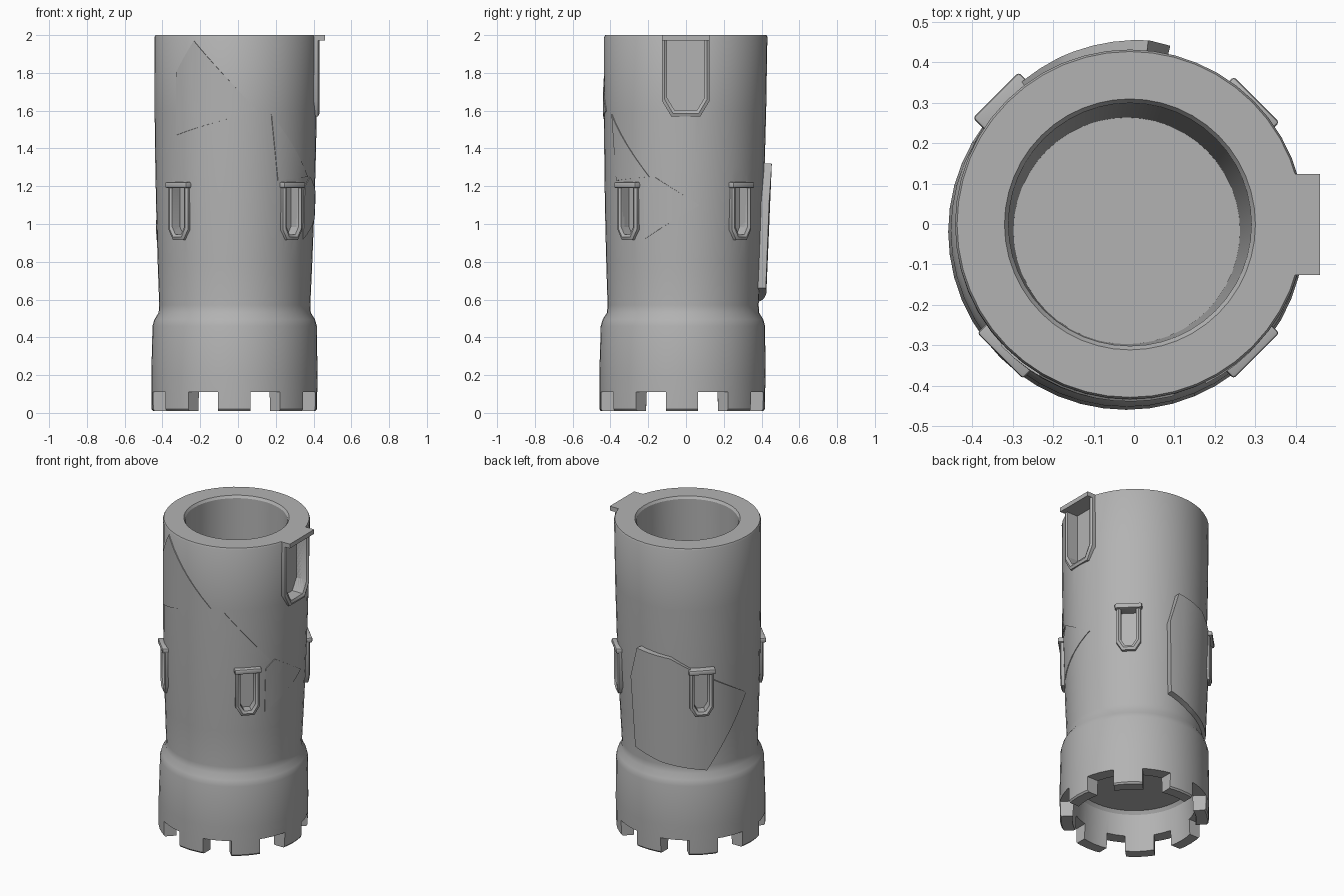
import bpy, bmesh
from math import sin, cos, pi, radians
from mathutils import Vector, Matrix

if "Cube" in bpy.data.objects:
    bpy.data.objects.remove(bpy.data.objects["Cube"])

stone = bpy.data.materials.new("grey stone")
stone.use_nodes = True
stone.diffuse_color = (0.45, 0.45, 0.45, 1)
stone.node_tree.nodes["Principled BSDF"].inputs["Base Color"].default_value = (0.45, 0.45, 0.45, 1)


def wall_radius(z):
    return 0.432 - 0.033 * ((2 - z) / 1.45) ** 2


def axis(z):
    # the shaft leans very slightly
    return Vector((-0.02 + 0.005 * z, -0.021 + 0.01 * z, 0))


def smooth(ob, angle):
    bpy.ops.object.select_all(action='DESELECT')
    ob.select_set(True)
    bpy.context.view_layer.objects.active = ob
    bpy.ops.object.shade_smooth_by_angle(angle=radians(angle))


def finish(name, bm, angle=35):
    bmesh.ops.recalc_face_normals(bm, faces=bm.faces)
    mesh = bpy.data.meshes.new(name)
    bm.to_mesh(mesh)
    bm.free()
    mesh.materials.append(stone)
    ob = bpy.data.objects.new(name, mesh)
    bpy.context.collection.objects.link(ob)
    if angle:
        smooth(ob, angle)
    return ob


def lathe(name, profile, steps=48):
    bm = bmesh.new()
    rings = []
    for r, z in profile:
        c = axis(z) + Vector((0, 0, z))
        if r == 0:
            rings.append([bm.verts.new(c)] * steps)
        else:
            rings.append([bm.verts.new(c + Vector((r * cos(2 * pi * i / steps), r * sin(2 * pi * i / steps), 0)))
                          for i in range(steps)])
    for a, b in zip(rings, rings[1:]):
        for i in range(steps):
            j = (i + 1) % steps
            bm.faces.new(list(dict.fromkeys([a[i], a[j], b[j], b[i]])))
    return finish(name, bm, 30)


def placing(azimuth, z):
    # local x runs outward, y sideways, z up
    return Matrix.Translation(axis(z)) @ Matrix.Rotation(radians(azimuth), 4, 'Z')


def box(name, azimuth, x0, x1, half, z0, z1, bevel=0.0):
    bm = bmesh.new()
    bmesh.ops.create_cube(bm, size=1)
    for v in bm.verts:
        v.co = Vector((x0 if v.co.x < 0 else x1, v.co.y * 2 * half, z0 if v.co.z < 0 else z1))
    if bevel:
        bmesh.ops.bevel(bm, geom=bm.edges[:], offset=bevel, segments=2, affect='EDGES', profile=0.5)
    bm.transform(placing(azimuth, z0))
    return finish(name, bm)


def prism(name, matrix, start, end):
    # closed solid between two matching outlines
    bm = bmesh.new()
    a, b = ([bm.verts.new(p) for p in ring] for ring in (start, end))
    bm.faces.new(a)
    bm.faces.new(b[::-1])
    for i in range(len(a)):
        j = (i + 1) % len(a)
        bm.faces.new((a[j], a[i], b[i], b[j]))
    bm.transform(matrix)
    return finish(name, bm, 0)


def opening(half, z0, z1, chamfer):
    # window outline with clipped lower corners
    return [(-half, z1), (-half, z0 + chamfer), (-half + chamfer * 0.6, z0),
            (half - chamfer * 0.6, z0), (half, z0 + chamfer), (half, z1)]


def pocket(azimuth, outline, depth):
    return prism("window_cutter", placing(azimuth, outline[0][1]),
                 [(depth, y, z) for y, z in outline], [(0.6, y, z) for y, z in outline])


def frame(name, azimuth, inner, outer, x0, x1):
    # rounded strip following the window outline
    bm = bmesh.new()
    rows = []
    for (yi, zi), (yo, zo) in zip(inner, outer):
        ym, zm = (yi + yo) / 2, (zi + zo) / 2
        rows.append([bm.verts.new(p) for p in
                     ((x0, yi, zi), (x1 - 0.008, yi, zi), (x1, ym, zm), (x1 - 0.008, yo, zo), (x0, yo, zo))])
    for a, b in zip(rows, rows[1:]):
        for k in range(5):
            n = (k + 1) % 5
            bm.faces.new((a[k], a[n], b[n], b[k]))
    bm.faces.new(rows[0])
    bm.faces.new(rows[-1])
    bm.transform(placing(azimuth, inner[0][1]))
    return finish(name, bm, 50)


def shard(name, corners, start, end):
    # curved wall slab; its lift blends from start to end around the shaft
    bm = bmesh.new()
    bm.faces.new([bm.verts.new((0, a, z)) for a, z in corners])
    lo, hi = min(a for a, z in corners), max(a for a, z in corners)
    a = lo + 6
    while a < hi:
        bmesh.ops.bisect_plane(bm, geom=bm.verts[:] + bm.edges[:] + bm.faces[:],
                               plane_co=(0, a, 0), plane_no=(0, 1, 0))
        a += 6
    out = bmesh.ops.extrude_face_region(bm, geom=bm.faces[:], use_keep_orig=True)["geom"]
    for v in [g for g in out if isinstance(g, bmesh.types.BMVert)]:
        v.co.x = 1
    for v in bm.verts:
        lift, az, z = v.co
        t = (az - lo) / (hi - lo)
        r = wall_radius(z) + (start + (end - start) * t if lift else -0.02)
        v.co = axis(z) + Vector((r * cos(radians(az)), r * sin(radians(az)), z))
    return finish(name, bm, 30)


def cut(target, cutters):
    for cutter in cutters:
        mod = target.modifiers.new("cut", 'BOOLEAN')
        mod.operation = 'DIFFERENCE'
        mod.solver = 'EXACT'
        mod.use_hole_tolerant = True
        mod.object = cutter
        bpy.context.view_layer.objects.active = target
        # keep the cut ahead of the smoothing
        bpy.ops.object.modifier_move_to_index(modifier=mod.name, index=0)
        bpy.ops.object.modifier_apply(modifier=mod.name)
    smooth(target, 30)


# hollow shaft with flared battlement at the foot
shaft = [(wall_radius(z), z) for z in (0.57, 0.8, 1.05, 1.3, 1.6, 1.99)]
tower = lathe("tower", [
    (0, 0.27), (0.34, 0.27), (0.355, 0.25), (0.365, 0.01), (0.43, 0.01), (0.438, 0.02),
    (0.44, 0.2), (0.435, 0.46), (0.425, 0.495), (0.403, 0.53)] + shaft + [
    (0.427, 2.0), (0.31, 2.0), (0.3, 1.985), (0.28, 0.42), (0, 0.42)])

# gaps between eight merlons: wedges parallel to the neighbouring merlon sides
gaps = []
h, s, c = 0.085, sin(pi / 8), cos(pi / 8)
wedge = [(x * c + h * s, side * (x * s - h * c)) for x, side in ((0.28, -1), (0.6, -1), (0.6, 1), (0.28, 1))]
for i in range(8):
    gaps.append(prism("gap_cutter", placing(45 * i + 22.5, 0),
                      [(x, y, -0.1) for x, y in wedge], [(x, y, 0.11) for x, y in wedge]))

# four narrow windows on the diagonals, one pushed out with its slab
pockets = []
for az, lift in ((45, 0), (135, 0.015), (225, 0), (315, 0)):
    inner, outer = opening(0.045, 0.945, 1.2, 0.04), opening(0.072, 0.915, 1.2, 0.055)
    pockets.append(pocket(az, inner, 0.37 + lift))
    frame("window_frame", az, inner, outer, 0.37, 0.436 + lift)
    box("window_sill", az, 0.37, 0.448 + lift, 0.08, 1.19, 1.222, 0.008)

# large window below the upper rim
inner, outer = opening(0.1, 1.6, 1.98, 0.07), opening(0.125, 1.57, 1.98, 0.08)
pockets.append(pocket(0, inner, 0.36))
frame("large_window_frame", 0, inner, outer, 0.36, 0.442)
box("large_window_sill", 0, 0.36, 0.47, 0.125, 1.972, 2.0)

# shifted and cracked wall pieces
back_slab = shard("back_slab", [(77, 1.12), (84, 1.32), (111, 1.29), (178, 0.99),
                                (139, 0.55), (103, 0.6), (79, 0.66)], 0.042, 0.004)
shard("front_slab", [(-137, 1.47), (-137, 1.8), (-121, 1.97), (-75, 1.6)], 0.004, 0.004)
shard("side_slab", [(-22, 1.25), (11, 1.1), (-30, 0.92), (-30, 1.2)], 0.004, 0.004)
shard("corner_slab", [(-64, 1.58), (-26, 1.25), (-58, 1.23)], 0.004, 0.004)

cut(tower, gaps + pockets)
cut(back_slab, pockets[1:2])
for cutter in gaps + pockets:
    bpy.data.objects.remove(cutter)
